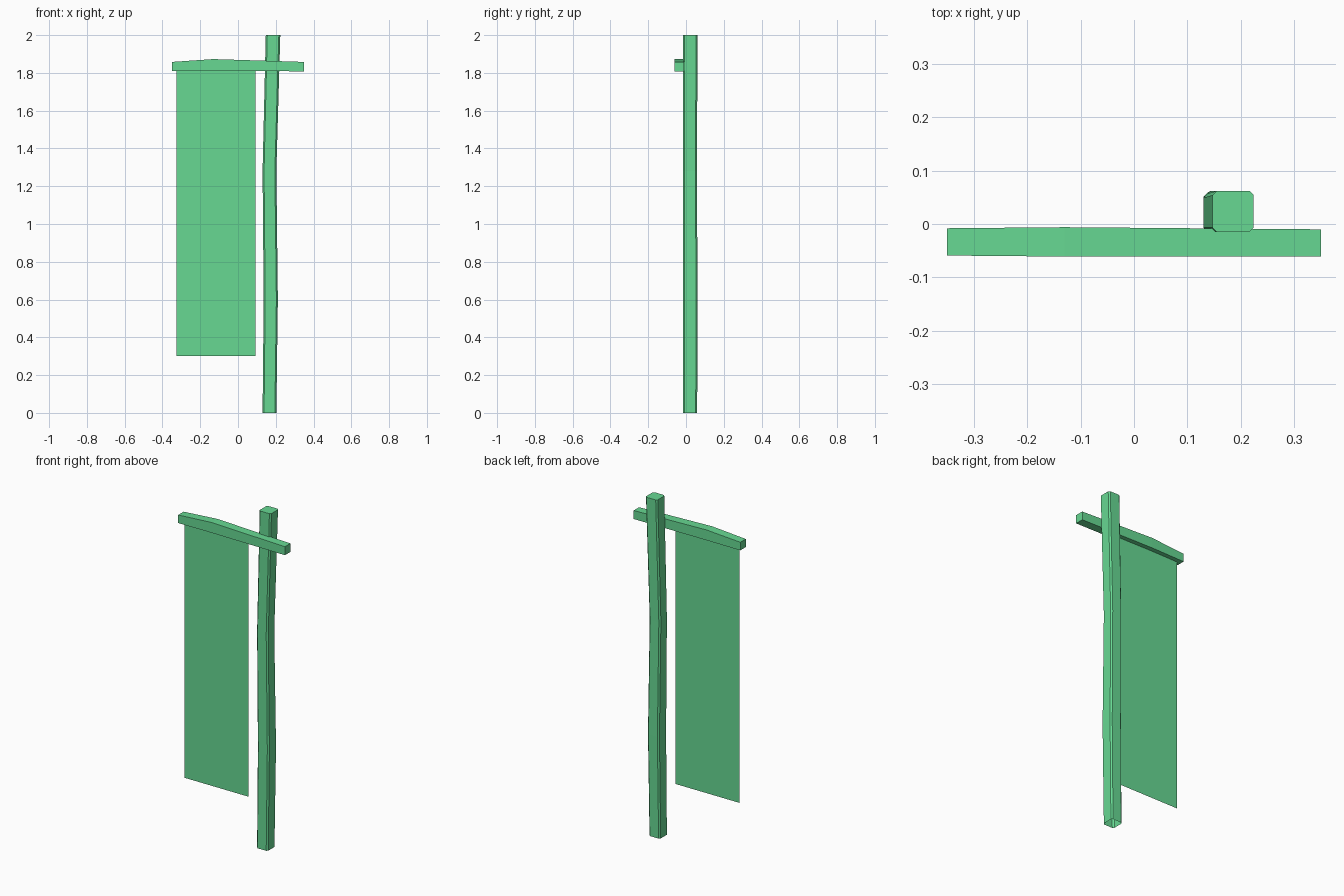
import bpy, bmesh

if "Cube" in bpy.data.objects:
    bpy.data.objects.remove(bpy.data.objects["Cube"])

# One green for every part
green = bpy.data.materials.new("green")
green.diffuse_color = (0.135, 0.69, 0.29, 1.0)
green.use_nodes = True
green.node_tree.nodes["Principled BSDF"].inputs["Base Color"].default_value = green.diffuse_color


def make_object(name, bm):
    mesh = bpy.data.meshes.new(name)
    bm.to_mesh(mesh)
    bm.free()
    mesh.materials.append(green)
    obj = bpy.data.objects.new(name, mesh)
    bpy.context.collection.objects.link(obj)
    return obj


def loft(name, rings, cap_start=True, cap_end=True):
    bm = bmesh.new()
    loops = [[bm.verts.new(p) for p in ring] for ring in rings]
    n = len(loops[0])
    for a, b in zip(loops, loops[1:]):
        for i in range(n):
            j = (i + 1) % n
            bm.faces.new((a[i], a[j], b[j], b[i]))
    if cap_start:
        bm.faces.new(loops[0][::-1])
    if cap_end:
        bm.faces.new(loops[-1])
    return make_object(name, bm)


def chamfered_ring(x0, x1, y0, y1, z, c=0.008):
    return [(x0 + c, y0, z), (x1 - c, y0, z), (x1, y0 + c, z), (x1, y1 - c, z),
            (x1 - c, y1, z), (x0 + c, y1, z), (x0, y1 - c, z), (x0, y0 + c, z)]


# Slightly crooked post with chamfered corners, open underneath
post = [(0.130, 0.203, -0.015, 0.059, 0.0),
        (0.136, 0.211, -0.016, 0.062, 0.60),
        (0.130, 0.203, -0.015, 0.057, 1.28),
        (0.147, 0.224, -0.015, 0.062, 2.0)]
loft("post", [chamfered_ring(*s) for s in post], cap_start=False)

# Bent crossbar in front of the post: x, back y, front y, bottom z, top z
bar = [(-0.35, -0.008, -0.059, 1.810, 1.858),
       (-0.13, -0.006, -0.061, 1.812, 1.873),
       (0.35, -0.010, -0.061, 1.808, 1.858)]
loft("crossbar", [[(x, f, b), (x, k, b), (x, k, t), (x, f, t)]
                  for x, k, f, b, t in bar])

# Flat cloth hanging from the crossbar
bm = bmesh.new()
bm.faces.new([bm.verts.new((x, -0.034, z)) for x, z in
              ((-0.325, 0.30), (0.093, 0.30), (0.093, 1.815), (-0.325, 1.815))])
make_object("banner_cloth", bm)
